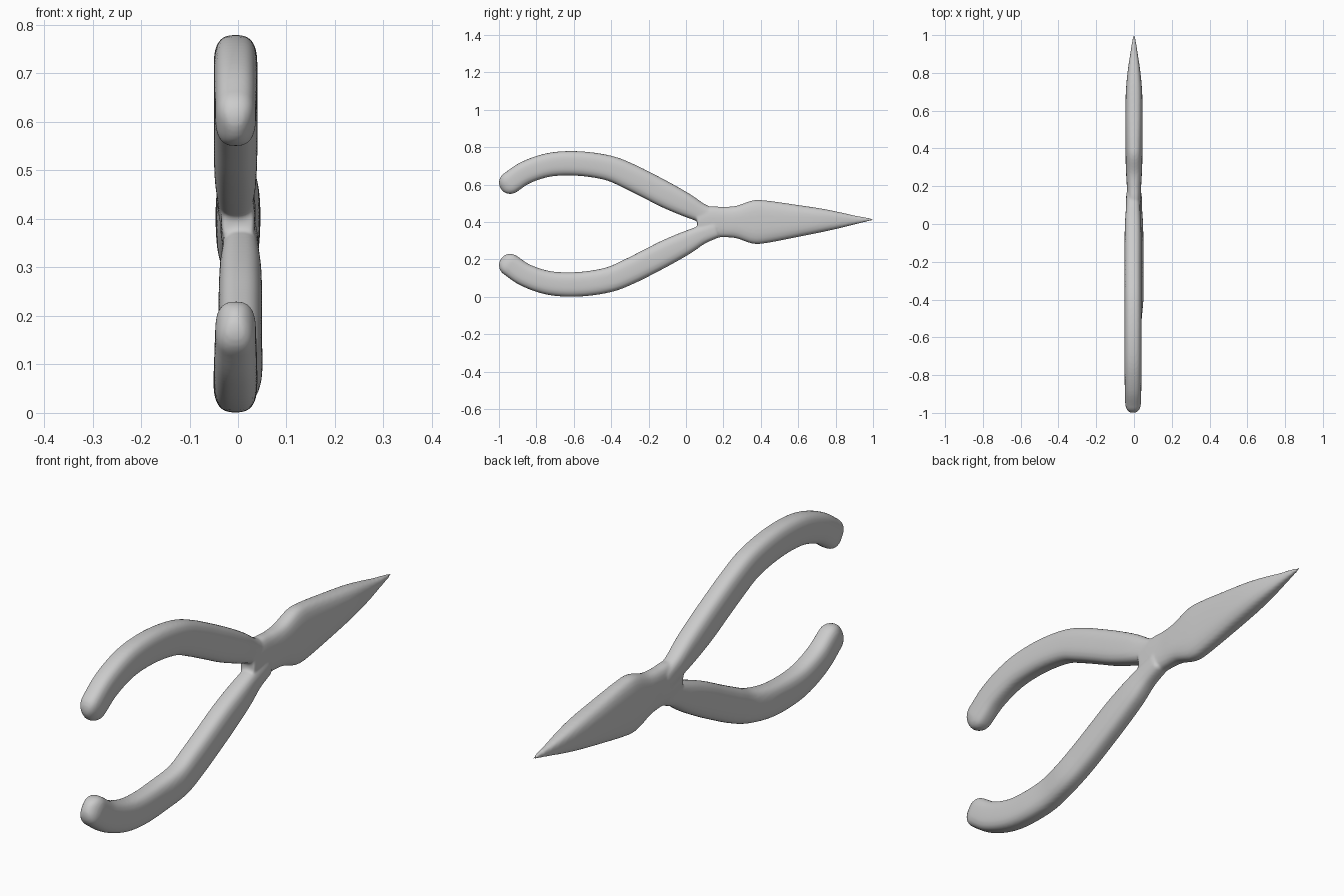
import bpy, bmesh
from math import cos, sin, pi, copysign
from mathutils import Vector

cube = bpy.data.objects.get("Cube")
if cube:
    bpy.data.objects.remove(cube)

steel = bpy.data.materials.new("light_grey_steel")
steel.use_nodes = True
GREY = (0.6, 0.6, 0.6, 1)
steel.diffuse_color = GREY
steel.node_tree.nodes["Principled BSDF"].inputs["Base Color"].default_value = GREY

MID_Z = 0.39
SIDES = 32


def spline(points, steps=6):
    """Smooth interpolation through tuples of any length."""
    pts = [Vector(p) for p in points]
    pts = [2 * pts[0] - pts[1]] + pts + [2 * pts[-1] - pts[-2]]
    out = []
    for a, b, c, d in zip(pts, pts[1:], pts[2:], pts[3:]):
        for i in range(steps):
            t = i / steps
            out.append(0.5 * (2 * b + (c - a) * t + (2 * a - 5 * b + 4 * c - d) * t * t
                              + (3 * b - a - 3 * c + d) * t ** 3))
    return out + [pts[-2]]


def sweep(bm, stations, power):
    """Loft rounded sections; a station is (x, y, z, half width, half thickness)."""
    rings = []
    for i, s in enumerate(stations):
        before, after = stations[max(i - 1, 0)], stations[min(i + 1, len(stations) - 1)]
        along = Vector((0, after[1] - before[1], after[2] - before[2])).normalized()
        side = Vector((0, -along.z, along.y))
        ring = []
        for k in range(SIDES):
            c, n = cos(2 * pi * k / SIDES), sin(2 * pi * k / SIDES)
            u = copysign(abs(c) ** (2 / power), c) * s[3]
            v = copysign(abs(n) ** (2 / power), n) * s[4]
            ring.append(bm.verts.new(Vector(s[:3]) + side * u + Vector((v, 0, 0))))
        rings.append(ring)
    for a, b in zip(rings, rings[1:]):
        for k in range(SIDES):
            j = (k + 1) % SIDES
            bm.faces.new((a[k], a[j], b[j], b[k]))
    bm.faces.new(rings[0])
    bm.faces.new(rings[-1][::-1])


def round_end(stations):
    """Add a domed cap before the first station."""
    first = Vector(stations[0])
    back = first - Vector(stations[1])
    direction = Vector((0, back[1], back[2])).normalized()
    cap = []
    for i in range(8):
        a = pi / 2 * (1 - i / 8) * 0.98
        x, y, z = Vector(first[:3]) + direction * first[3] * sin(a)
        cap.append(Vector((x, y, z, first[3] * cos(a), first[4] * cos(a))))
    return cap + stations


# Curved handle: y, z, half width, half thickness
HANDLE = [(-.94, .61, .06, .042), (-.86, .663, .061, .044), (-.75, .702, .063, .045),
          (-.64, .714, .065, .045), (-.52, .708, .066, .045), (-.4, .685, .067, .045),
          (-.3, .643, .069, .045), (-.2, .593, .069, .045), (-.1, .541, .068, .045),
          (0, .491, .061, .043), (.08, .45, .05, .038), (.16, .42, .045, .036)]

# Joint and tapered jaw: y, z, half width, half thickness
JAW = [(.06, .4, .05, .034), (.12, .4, .082, .036), (.2, .4, .081, .038),
       (.27, .4, .087, .042), (.36, .4, .116, .045), (.44, .402, .112, .046),
       (.6, .406, .085, .046), (.72, .409, .064, .042), (.82, .41, .043, .032),
       (.9, .411, .024, .02), (.96, .413, .012, .011), (1.005, .413, .003, .003)]

bm = bmesh.new()
for sign in (1, -1):
    path = []
    for y, z, w, t in HANDLE:
        lean = 0.005 * (-1 if y < -.5 or sign > 0 else 1)
        path.append((lean, y, MID_Z + sign * (z - MID_Z), w, t))
    sweep(bm, round_end(spline(path)), 2.8)
sweep(bm, spline([(0, *s) for s in JAW]), 2.8)
bmesh.ops.recalc_face_normals(bm, faces=bm.faces)

mesh = bpy.data.meshes.new("pliers")
bm.to_mesh(mesh)
bm.free()
mesh.materials.append(steel)
pliers = bpy.data.objects.new("pliers", mesh)
bpy.context.collection.objects.link(pliers)

# Fuse handles and jaw into one soft surface
fuse = pliers.modifiers.new("fuse", 'REMESH')
fuse.mode = 'VOXEL'
fuse.voxel_size = 0.006
fuse.use_smooth_shade = True
soften = pliers.modifiers.new("soften", 'SMOOTH')
soften.factor = 0.5
soften.iterations = 6
